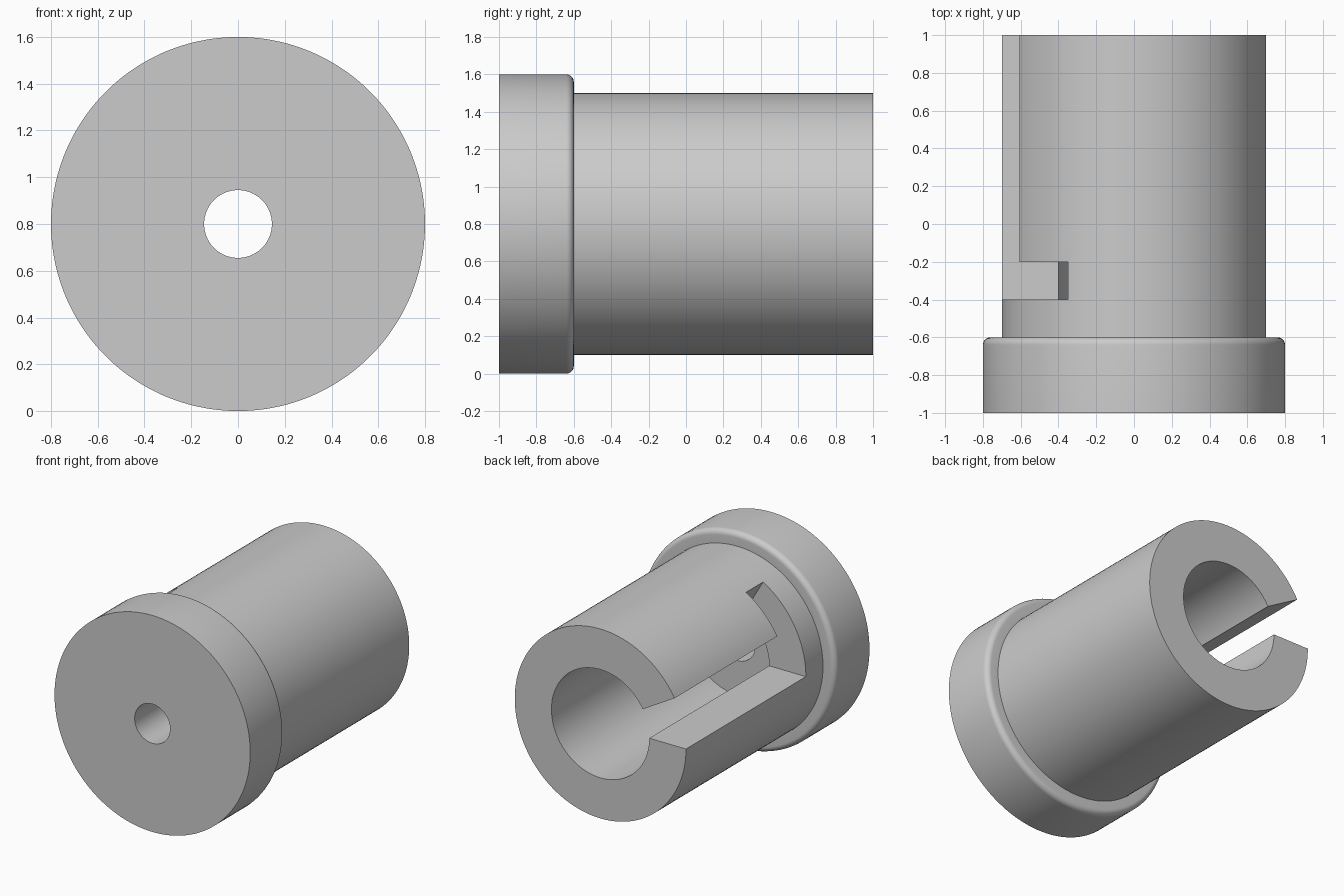
import bpy, bmesh
from math import sin, cos, pi, radians

cube = bpy.data.objects.get("Cube")
if cube:
    bpy.data.objects.remove(cube, do_unlink=True)

AXIS_Z = 0.8      # height of the socket's axis, which runs along y
SIDES = 128
FILLET = 0.04

grey = bpy.data.materials.new("plain grey")
grey.use_nodes = True
grey.diffuse_color = (0.6, 0.6, 0.6, 1)
grey.node_tree.nodes["Principled BSDF"].inputs["Base Color"].default_value = (0.6, 0.6, 0.6, 1)


def around(r, angle, y):
    """Point at a radius and an angle, measured upward from -x."""
    return (-r * cos(angle), y, AXIS_Z + r * sin(angle))


def make_object(name, bm):
    bmesh.ops.recalc_face_normals(bm, faces=bm.faces)
    mesh = bpy.data.meshes.new(name)
    bm.to_mesh(mesh)
    bm.free()
    mesh.materials.append(grey)
    obj = bpy.data.objects.new(name, mesh)
    bpy.context.collection.objects.link(obj)
    return obj


def lathe(name, profile):
    """Turn a closed (radius, y) profile about the axis."""
    bm = bmesh.new()
    rings = [[bm.verts.new(around(r, 2 * pi * (i + 0.5) / SIDES, y)) for r, y in profile]
             for i in range(SIDES)]
    n = len(profile)
    for i in range(SIDES):
        a, b = rings[i], rings[(i + 1) % SIDES]
        for j in range(n):
            k = (j + 1) % n
            bm.faces.new((a[j], a[k], b[k], b[j]))
    return make_object(name, bm)


def wedge(name, end_angle, y0, y1):
    """Radial cutter from the horizontal up to end_angle."""
    bm = bmesh.new()
    corners = [(0.3, 0), (0.9, 0), (0.9, radians(end_angle)), (0.3, radians(end_angle))]
    face = bm.faces.new([bm.verts.new(around(r, a, y0)) for r, a in corners])
    moved = bmesh.ops.extrude_face_region(bm, geom=[face])["geom"]
    bmesh.ops.translate(bm, vec=(0, y1 - y0, 0),
                        verts=[v for v in moved if isinstance(v, bmesh.types.BMVert)])
    obj = make_object(name, bm)
    obj.hide_render = True
    return obj


# Flanged body: pin hole, rounded flange, barrel and blind bore
rounding = [(0.8 - FILLET + FILLET * cos(t), -0.6 - FILLET + FILLET * sin(t))
            for t in (pi / 2 * i / 8 for i in range(9))]
body = lathe("flanged_socket", [(0.145, -1), (0.8, -1)] + rounding +
             [(0.7, -0.6), (0.7, 1), (0.4, 1), (0.4, -0.6), (0.145, -0.6)])

# Bayonet slot: long entry channel and short turning channel
cutters = [wedge("entry_slot_cutter", 30, -0.4, 1.1),
           wedge("turning_slot_cutter", 60, -0.4, -0.2)]
bpy.ops.object.select_all(action="DESELECT")
bpy.context.view_layer.objects.active = body
body.select_set(True)
for cutter in cutters:
    cut = body.modifiers.new(cutter.name, "BOOLEAN")
    cut.operation = "DIFFERENCE"
    cut.solver = "EXACT"
    cut.object = cutter
    bpy.ops.object.modifier_apply(modifier=cut.name)
for cutter in cutters:
    bpy.data.objects.remove(cutter, do_unlink=True)

bpy.ops.object.shade_smooth_by_angle(angle=radians(30))
